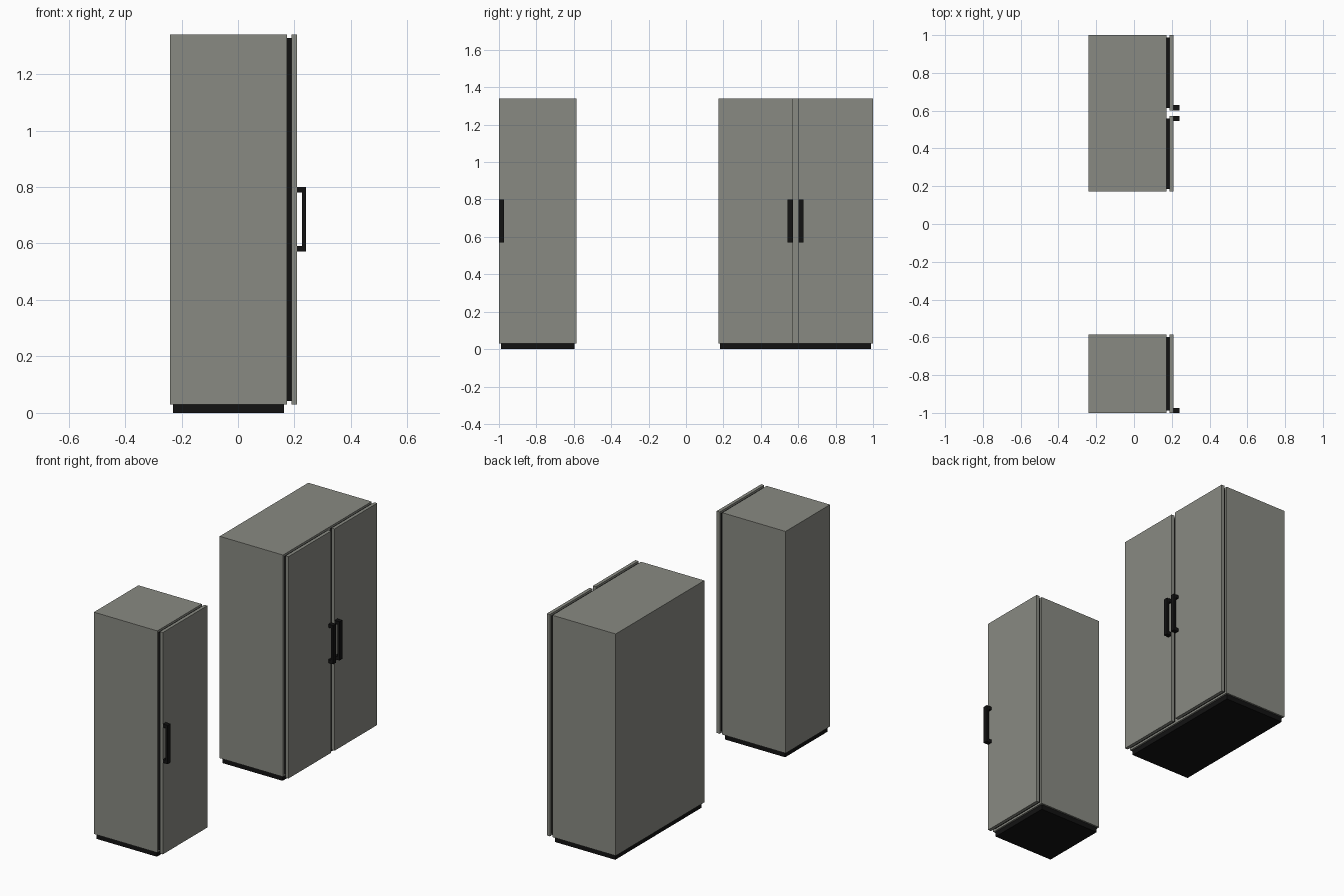
import bpy, bmesh

if "Cube" in bpy.data.objects:
    bpy.data.objects.remove(bpy.data.objects["Cube"])


def material(name, rgb):
    m = bpy.data.materials.new(name)
    m.diffuse_color = (*rgb, 1)
    m.use_nodes = True
    m.node_tree.nodes["Principled BSDF"].inputs["Base Color"].default_value = m.diffuse_color
    return m


STEEL = material("warm_grey", (0.25, 0.255, 0.225))
BLACK = material("black", (0.006, 0.006, 0.006))


def finish(name, bm, mat):
    bmesh.ops.recalc_face_normals(bm, faces=bm.faces)
    mesh = bpy.data.meshes.new(name)
    bm.to_mesh(mesh)
    bm.free()
    mesh.materials.append(mat)
    bpy.context.collection.objects.link(bpy.data.objects.new(name, mesh))


def box(name, x, y, z, mat):
    bm = bmesh.new()
    bmesh.ops.create_cube(bm, size=1)
    for v in bm.verts:
        for i, (a, b) in enumerate((x, y, z)):
            v.co[i] = b if v.co[i] > 0 else a
    finish(name, bm, mat)


# C-shaped pull handle: side profile extruded across its width
def handle(name, y0, width=0.027):
    x0, xi, x1 = 0.209, 0.227, 0.241
    z0, z1, t = 0.571, 0.800, 0.02
    profile = [(x0, z0), (x1, z0), (x1, z1), (x0, z1),
               (x0, z1 - t), (xi, z1 - t), (xi, z0 + t), (x0, z0 + t)]
    bm = bmesh.new()
    face = bm.faces.new([bm.verts.new((x, y0, z)) for x, z in profile])
    ext = bmesh.ops.extrude_face_region(bm, geom=[face], use_keep_orig=True)
    verts = [g for g in ext["geom"] if isinstance(g, bmesh.types.BMVert)]
    bmesh.ops.translate(bm, verts=verts, vec=(0, width, 0))
    finish(name, bm, BLACK)


# Cabinet body on a recessed plinth
def cabinet(name, y0, y1):
    box(name + "_body", (-0.241, 0.173), (y0, y1), (0.03, 1.34), STEEL)
    box(name + "_plinth", (-0.231, 0.163), (y0 + 0.01, y1 - 0.01), (0, 0.03), BLACK)


# Door panel with an inset dark seal behind it and a handle at one edge
def door(name, y0, y1, handle_y):
    box(name + "_seal", (0.173, 0.189), (y0 + 0.013, y1 - 0.013), (0.042, 1.328), BLACK)
    box(name + "_door", (0.189, 0.209), (y0, y1), (0.03, 1.34), STEEL)
    handle(name + "_handle", handle_y)


# Narrow single-door fridge
cabinet("small", -1.0, -0.585)
door("small", -1.0, -0.585, -1.0)

# Wide double-door fridge
cabinet("large", 0.173, 1.0)
door("large_left", 0.173, 0.571, 0.544)
door("large_right", 0.602, 1.0, 0.602)
